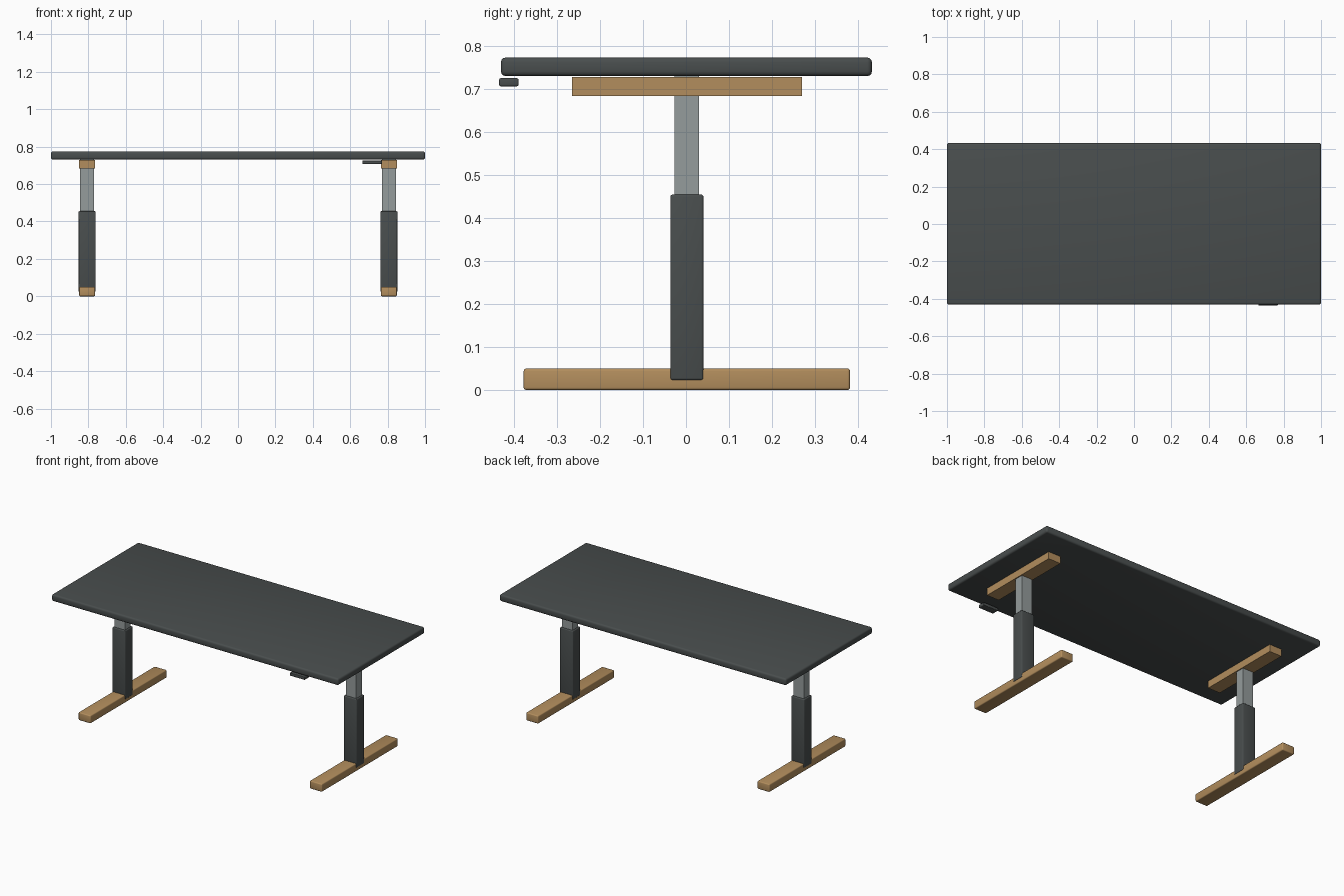
import bpy
import bmesh
import math

cube = bpy.data.objects.get("Cube")
if cube:
    bpy.data.objects.remove(cube, do_unlink=True)


def material(name, rgb):
    m = bpy.data.materials.new(name)
    m.use_nodes = True
    m.diffuse_color = (*rgb, 1)
    m.node_tree.nodes["Principled BSDF"].inputs["Base Color"].default_value = (*rgb, 1)
    return m


charcoal = material("charcoal", (0.066, 0.075, 0.075))
wood = material("tan wood", (0.45, 0.27, 0.11))
steel = material("grey steel", (0.30, 0.335, 0.335))


def box(name, x, y, z, mat, bevel=0.0, segments=3):
    """Box spanning the (min, max) ranges, with optional rounded edges."""
    bm = bmesh.new()
    bmesh.ops.create_cube(bm, size=1)
    for v in bm.verts:
        v.co = [r[0] if c < 0 else r[1] for c, r in zip(v.co, (x, y, z))]
    mesh = bpy.data.meshes.new(name)
    bm.to_mesh(mesh)
    bm.free()
    mesh.materials.append(mat)
    ob = bpy.data.objects.new(name, mesh)
    bpy.context.collection.objects.link(ob)
    if bevel:
        mod = ob.modifiers.new("rounded edges", "BEVEL")
        mod.width = bevel
        mod.segments = segments
        bpy.ops.object.select_all(action="DESELECT")
        ob.select_set(True)
        bpy.context.view_layer.objects.active = ob
        bpy.ops.object.modifier_apply(modifier=mod.name)
        bpy.ops.object.shade_smooth_by_angle(angle=math.radians(40))
    return ob


def span(centre, width):
    return centre - width / 2, centre + width / 2


# Tabletop and height control under its front edge
box("tabletop", (-1, 1), (-0.431, 0.433), (0.731, 0.774), charcoal, 0.011)
box("height_control", (0.665, 0.77), (-0.435, -0.39), (0.707, 0.726), charcoal, 0.004)

# Two lifting legs, each with foot, telescoping column and top bracket
for side, cx in (("right", -0.807), ("left", 0.807)):
    box(side + "_foot", span(cx, 0.085), span(0.002, 0.76), (0, 0.05), wood, 0.006)
    box(side + "_outer_column", span(cx, 0.091), span(0.002, 0.077),
        (0.023, 0.455), charcoal, 0.005)
    box(side + "_inner_column", span(cx, 0.073), span(0.002, 0.057),
        (0.44, 0.733), steel)
    box(side + "_top_bracket", span(cx, 0.085), span(0.002, 0.536),
        (0.684, 0.729), wood)
